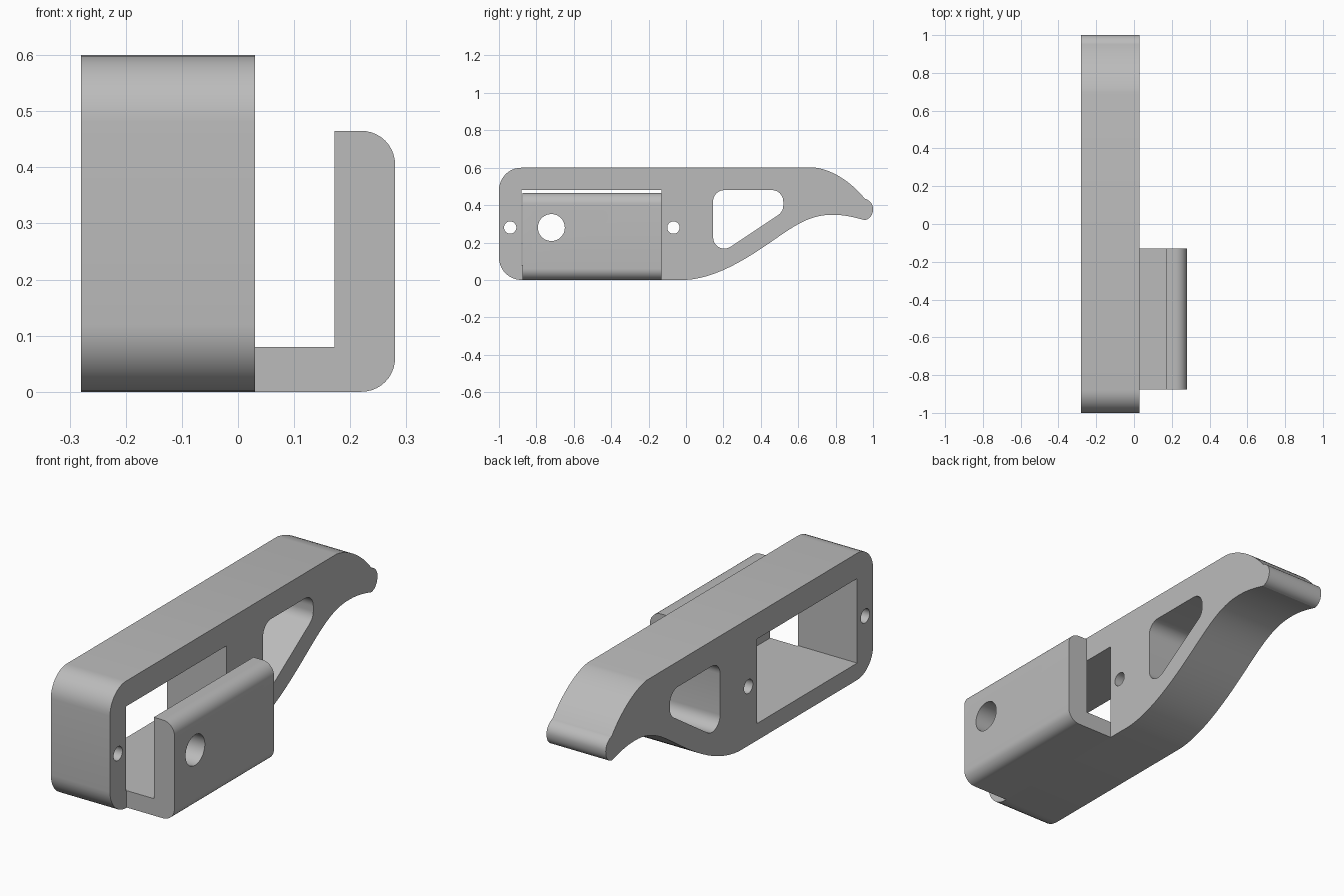
import bpy, bmesh, math
from mathutils import Vector, Matrix
from mathutils.geometry import interpolate_bezier

cube = bpy.data.objects.get("Cube")
if cube:
    bpy.data.objects.remove(cube)

grey = bpy.data.materials.new("plain grey")
grey.use_nodes = True
grey.diffuse_color = (0.5, 0.5, 0.5, 1)
grey.node_tree.nodes["Principled BSDF"].inputs["Base Color"].default_value = (0.5, 0.5, 0.5, 1)


def rounded(corners, steps=10):
    """Polygon of (a, b, radius) corners with filleted corners."""
    out = []
    n = len(corners)
    for i, (a, b, r) in enumerate(corners):
        p = Vector((a, b))
        if not r:
            out.append(p)
            continue
        u = (Vector(corners[i - 1][:2]) - p).normalized()
        v = (Vector(corners[(i + 1) % n][:2]) - p).normalized()
        half = u.angle(v) / 2
        mid = p + (u + v).normalized() * (r / math.sin(half))
        start = p + u * (r / math.tan(half)) - mid
        sweep = start.angle_signed(p + v * (r / math.tan(half)) - mid)
        for k in range(steps + 1):
            t = -sweep * k / steps
            out.append(mid + Matrix.Rotation(t, 2) @ start)
    return out


def circle(a, b, r, n=32):
    return [Vector((a + r * math.cos(math.tau * k / n), b + r * math.sin(math.tau * k / n)))
            for k in range(n)]


def bezier(p0, h0, h1, p1, n=14):
    pts = interpolate_bezier(*[Vector((*p, 0)) for p in (p0, h0, h1, p1)], n + 1)
    return [p.to_2d() for p in pts][1:]


def extrude(name, loops, place, depth):
    """Fill an outline with holes and extrude it; place maps (a, b) to 3D."""
    bm = bmesh.new()
    edges = []
    for loop in loops:
        vs = [bm.verts.new(place(p.x, p.y)) for p in loop]
        edges += [bm.edges.new((vs[i - 1], vs[i])) for i in range(len(vs))]
    bmesh.ops.triangle_fill(bm, use_beauty=True, edges=edges)
    res = bmesh.ops.extrude_face_region(bm, geom=bm.faces[:], use_keep_orig=True)
    moved = [g for g in res["geom"] if isinstance(g, bmesh.types.BMVert)]
    bmesh.ops.translate(bm, verts=moved, vec=depth)
    bmesh.ops.recalc_face_normals(bm, faces=bm.faces[:])
    bmesh.ops.dissolve_limit(bm, angle_limit=0.001, verts=bm.verts[:], edges=bm.edges[:])
    me = bpy.data.meshes.new(name)
    bm.to_mesh(me)
    bm.free()
    me.materials.append(grey)
    ob = bpy.data.objects.new(name, me)
    bpy.context.collection.objects.link(ob)
    return ob


def smooth(ob):
    bpy.ops.object.select_all(action="DESELECT")
    ob.select_set(True)
    bpy.context.view_layer.objects.active = ob
    bpy.ops.object.shade_smooth_by_angle(angle=math.radians(25))


# Main body: rounded front end, curved beak at the back
front_end = rounded([(0, 0.6, 0), (-1, 0.6, 0.12), (-1, 0, 0.12), (0, 0, 0)])[1:]
outline = (front_end
           + bezier((0, 0), (0.16, 0.01), (0.32, 0.11), (0.45, 0.2))
           + bezier((0.45, 0.2), (0.58, 0.29), (0.66, 0.35), (0.786, 0.348))
           + bezier((0.786, 0.348), (0.85, 0.348), (0.9, 0.335), (0.955, 0.32))
           + bezier((0.955, 0.32), (0.985, 0.325), (1, 0.35), (1, 0.38))
           + bezier((1, 0.38), (1, 0.41), (0.975, 0.43), (0.955, 0.435))
           + bezier((0.955, 0.435), (0.9, 0.505), (0.8, 0.585), (0.695, 0.6)))
window = rounded([(-0.88, 0.08, 0), (-0.13, 0.08, 0), (-0.13, 0.48, 0), (-0.88, 0.48, 0)])
grip_hole = rounded([(0.145, 0.48, 0.06), (0.145, 0.115, 0.06),
                     (0.52, 0.365, 0.06), (0.52, 0.48, 0.06)])
screw_holes = [circle(y, 0.28, 0.033) for y in (-0.94, -0.067)]
body = extrude("body", [outline, window, grip_hole] + screw_holes,
               lambda a, b: (-0.28, a, b), (0.31, 0, 0))
smooth(body)

# Side bracket: floor and upright guard
profile = rounded([(0.03, 0, 0), (0.28, 0, 0.06), (0.28, 0.465, 0.06),
                   (0.172, 0.465, 0), (0.172, 0.08, 0), (0.03, 0.08, 0)])
bracket = extrude("side_bracket", [profile], lambda a, b: (a, -0.875, b), (0, 0.745, 0))

# Round hole through the guard
cutter = extrude("hole_cutter", [circle(-0.72, 0.28, 0.072, 48)],
                 lambda a, b: (0.1, a, b), (0.3, 0, 0))
cutter.hide_render = True
mod = bracket.modifiers.new("hole", "BOOLEAN")
mod.operation = "DIFFERENCE"
mod.solver = "EXACT"
mod.object = cutter
bpy.ops.object.select_all(action="DESELECT")
bracket.select_set(True)
bpy.context.view_layer.objects.active = bracket
bpy.ops.object.modifier_apply(modifier=mod.name)
bpy.data.objects.remove(cutter)
smooth(bracket)
